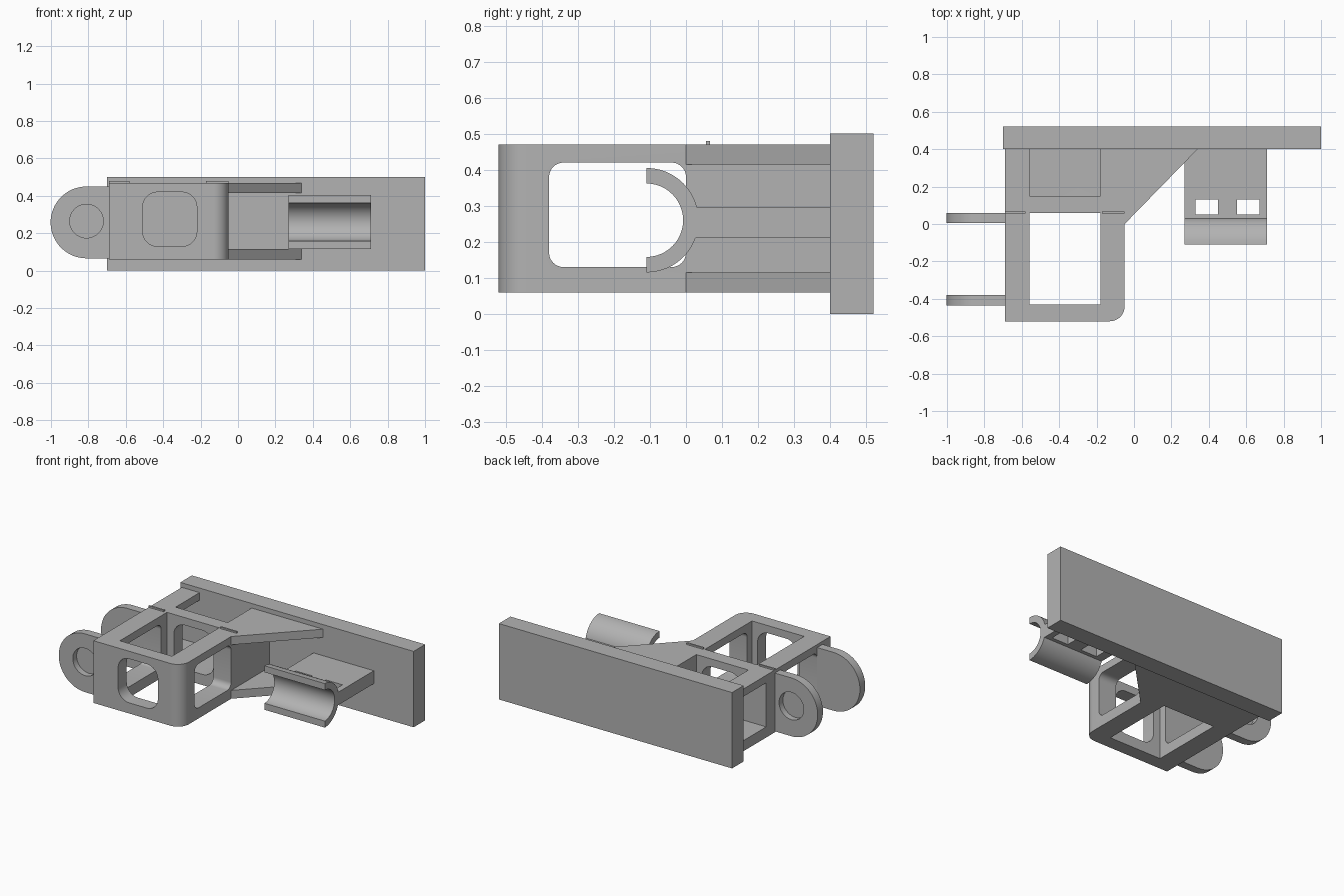
import bpy, bmesh
from math import pi, cos, sin
from mathutils import Vector

if "Cube" in bpy.data.objects:
    bpy.data.objects.remove(bpy.data.objects["Cube"], do_unlink=True)

grey = bpy.data.materials.new("plain grey")
grey.use_nodes = True
grey.diffuse_color = (0.45, 0.45, 0.45, 1)
grey.node_tree.nodes["Principled BSDF"].inputs["Base Color"].default_value = (0.45, 0.45, 0.45, 1)


def prism(name, outline, axis, low, high):
    """Extrude a 2D outline along an axis; the outline uses the other two axes in order."""
    bm = bmesh.new()
    place = {"x": lambda a, b, t: (t, a, b),
             "y": lambda a, b, t: (a, t, b),
             "z": lambda a, b, t: (a, b, t)}[axis]
    ends = [[bm.verts.new(place(a, b, t)) for a, b in outline] for t in (low, high)]
    n = len(outline)
    for loop in ends:
        bm.faces.new(loop)
    for i in range(n):
        j = (i + 1) % n
        bm.faces.new((ends[0][i], ends[0][j], ends[1][j], ends[1][i]))
    bmesh.ops.recalc_face_normals(bm, faces=bm.faces)
    mesh = bpy.data.meshes.new(name)
    bm.to_mesh(mesh)
    bm.free()
    mesh.materials.append(grey)
    obj = bpy.data.objects.new(name, mesh)
    bpy.context.collection.objects.link(obj)
    return obj


def arc(a, b, r, start, end, steps=24):
    return [(a + r * cos(start + (end - start) * i / steps),
             b + r * sin(start + (end - start) * i / steps)) for i in range(steps + 1)]


def rect(a0, a1, b0, b1, r=0.0):
    """Rectangle outline, with rounded corners when r is given."""
    if not r:
        return [(a0, b0), (a1, b0), (a1, b1), (a0, b1)]
    corners = [(a1 - r, b1 - r), (a0 + r, b1 - r), (a0 + r, b0 + r), (a1 - r, b0 + r)]
    return [p for i, (a, b) in enumerate(corners)
            for p in arc(a, b, r, i * pi / 2, (i + 1) * pi / 2, 8)]


def cut(obj, *cutters):
    """Subtract cutters from obj and remove them."""
    for c in cutters:
        c.hide_render = True
        mod = obj.modifiers.new("cut", "BOOLEAN")
        mod.object, mod.operation, mod.solver = c, "DIFFERENCE", "EXACT"
    bpy.context.view_layer.update()
    result = obj.evaluated_get(bpy.context.evaluated_depsgraph_get())
    mesh = bpy.data.meshes.new_from_object(result)
    obj.modifiers.clear()
    obj.data = mesh
    for c in cutters:
        bpy.data.objects.remove(c, do_unlink=True)


def smooth(obj):
    bpy.ops.object.select_all(action="DESELECT")
    obj.select_set(True)
    bpy.context.view_layer.objects.active = obj
    bpy.ops.object.shade_smooth_by_angle(angle=0.5)


# Mounting plate along the back
prism("back_plate", rect(-0.70, 1.0, 0.40, 0.52), "z", 0, 0.50)

# Box frame with one rounded front corner
outline = [(-0.69, -0.52)] + arc(-0.13, -0.44, 0.08, -pi / 2, 0, 12) + [(-0.05, 0.40), (-0.69, 0.40)]
frame = prism("box_frame", outline, "z", 0.06, 0.47)
cut(frame,
    prism("front_well", rect(-0.56, -0.18, -0.43, 0.06), "z", -0.1, 0.6),
    prism("rear_well", rect(-0.56, -0.18, 0.15, 0.45), "z", 0.13, 0.6),
    prism("side_windows", rect(-0.38, 0.0, 0.13, 0.42, 0.04), "x", -0.9, 0.1),
    prism("front_window", rect(-0.51, -0.22, 0.13, 0.42, 0.08), "y", -0.7, 0.2),
    prism("rear_side_window", rect(0.15, 0.45, 0.13, 0.42), "x", -0.9, -0.4))
smooth(frame)

# Small ridges on top of the frame
for side, x0, x1 in (("right", -0.69, -0.58), ("left", -0.17, -0.05)):
    prism(side + "_ridge", rect(x0, x1, 0.055, 0.067), "z", 0.46, 0.48)

# Triangular gussets between the frame and the plate
for level, z in (("lower", 0.06), ("upper", 0.415)):
    prism(level + "_gusset", [(-0.05, 0.0), (0.34, 0.40), (-0.05, 0.40)], "z", z, z + 0.055)

# Round lugs, each with a blind pocket on its outer face
lug_outline = [(-0.69, 0.45)] + arc(-0.81, 0.258, 0.192, pi / 2, 3 * pi / 2, 32) + [(-0.69, 0.066)]
for name, y0, y1, p0, p1 in (("front_lug", -0.435, -0.38, -0.5, -0.395),
                             ("rear_lug", 0.005, 0.06, 0.02, 0.1)):
    lug = prism(name, lug_outline, "y", y0, y1)
    cut(lug, prism("pocket", arc(-0.81, 0.265, 0.09, 0, 2 * pi, 40)[:-1], "y", p0, p1))
    smooth(lug)

# Clip arm with two slots
arm = prism("clip_arm", rect(0.27, 0.71, 0.015, 0.41), "z", 0.21, 0.295)
cut(arm, *[prism("slot", rect(x, x + 0.12, 0.05, 0.13), "z", 0.1, 0.4) for x in (0.33, 0.55)])

# Half-round clip, open to the front
clip = prism("clip", arc(-0.11, 0.26, 0.145, -pi / 2, pi / 2) + arc(-0.11, 0.26, 0.102, pi / 2, -pi / 2),
             "x", 0.27, 0.71)
smooth(clip)
